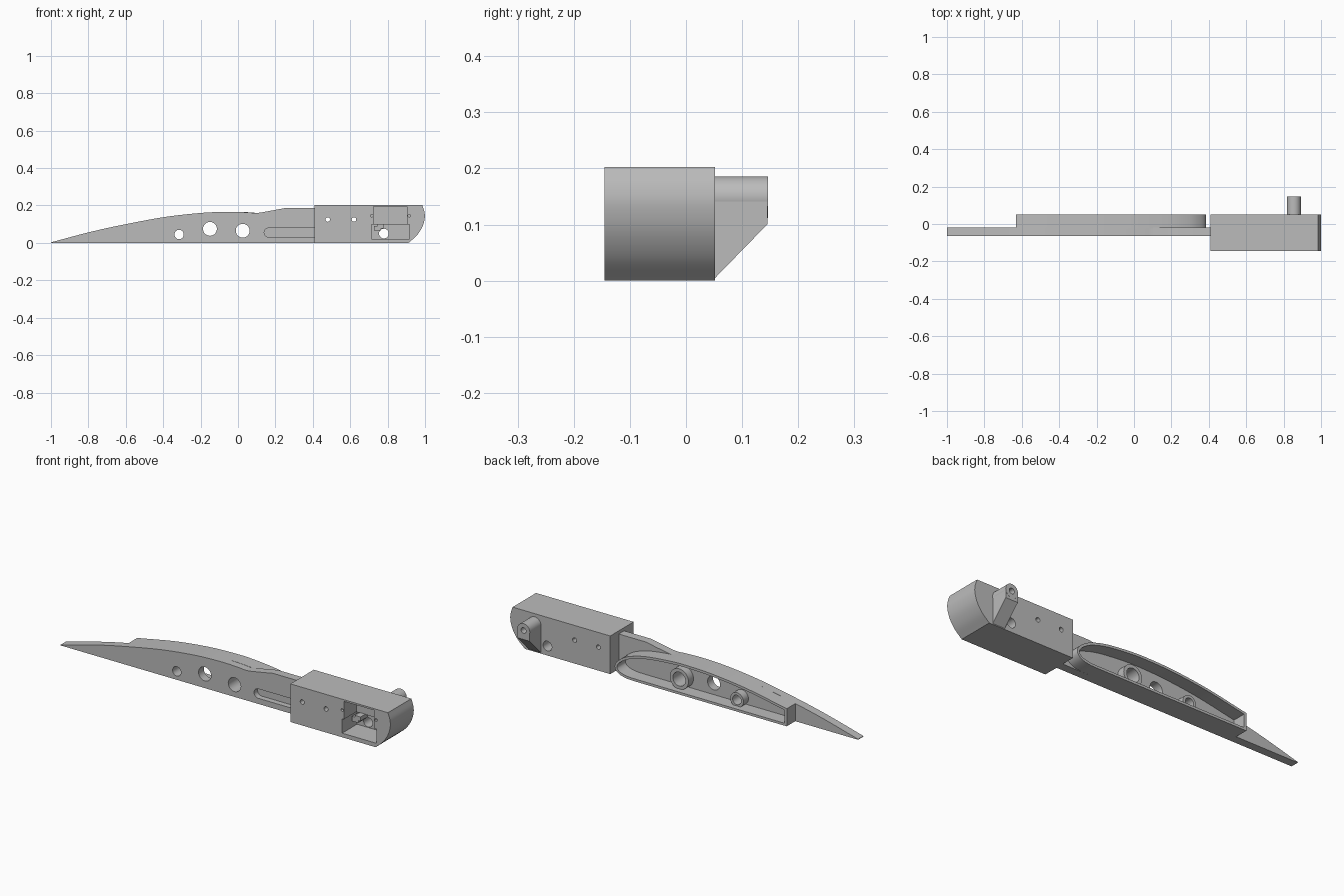
import bpy, bmesh, math
from mathutils import Vector

old = bpy.data.objects.get("Cube")
if old:
    bpy.data.objects.remove(old, do_unlink=True)

grey = bpy.data.materials.new("plain grey")
grey.use_nodes = True
grey.diffuse_color = (0.5, 0.5, 0.5, 1)
grey.node_tree.nodes["Principled BSDF"].inputs["Base Color"].default_value = (0.5, 0.5, 0.5, 1)


def spline(pts, steps=6):
    """Smooth curve through the given (x, z) points."""
    p = [Vector(q) for q in pts]
    p = [2 * p[0] - p[1]] + p + [2 * p[-1] - p[-2]]
    out = []
    for a, b, c, d in zip(p, p[1:], p[2:], p[3:]):
        for i in range(steps):
            t = i / steps
            out.append(0.5 * (2 * b + (c - a) * t + (2 * a - 5 * b + 4 * c - d) * t ** 2
                              + (3 * b - a - 3 * c + d) * t ** 3))
    return out + [p[-2]]


def circle(x, z, r, n=40):
    return [Vector((x + r * math.cos(k * math.tau / n), z + r * math.sin(k * math.tau / n)))
            for k in range(n)]


def rect(x0, x1, z0, z1):
    return [(x0, z0), (x0, z1), (x1, z1), (x1, z0)]


def inset(loop, d):
    """Offset a clockwise outline inwards with mitred corners."""
    out = []
    for i, p in enumerate(loop):
        a = (p - loop[i - 1]).normalized()
        b = (loop[(i + 1) % len(loop)] - p).normalized()
        na, nb = Vector((a.y, -a.x)), Vector((b.y, -b.x))
        out.append(p + (na + nb) * d / (1 + na.dot(nb)))
    return out


def prism(name, loop, y0, y1, inner=None):
    """Extrude an (x, z) outline along y; an inner outline makes it a tube."""
    bm = bmesh.new()

    def ring(pts, y):
        return [bm.verts.new((p[0], y, p[1])) for p in pts]

    def bridge(r, s):
        for i in range(len(r)):
            bm.faces.new((r[i - 1], r[i], s[i], s[i - 1]))

    a, b = ring(loop, y0), ring(loop, y1)
    bridge(a, b)
    if inner:
        c, d = ring(inner, y0), ring(inner, y1)
        bridge(c, d)
        bridge(a, c)
        bridge(b, d)
    else:
        bm.faces.new(a)
        bm.faces.new(b)
    bmesh.ops.recalc_face_normals(bm, faces=bm.faces)
    mesh = bpy.data.meshes.new(name)
    bm.to_mesh(mesh)
    bm.free()
    mesh.materials.append(grey)
    ob = bpy.data.objects.new(name, mesh)
    bpy.context.collection.objects.link(ob)
    return ob


def activate(ob):
    bpy.ops.object.select_all(action='DESELECT')
    ob.select_set(True)
    bpy.context.view_layer.objects.active = ob


def cut(ob, loop, y0, y1):
    cutter = prism("cutter", loop, y0, y1)
    cutter.hide_render = True
    mod = ob.modifiers.new("cut", 'BOOLEAN')
    mod.operation, mod.solver, mod.object = 'DIFFERENCE', 'EXACT', cutter
    activate(ob)
    bpy.ops.object.modifier_apply(modifier=mod.name)
    bpy.data.objects.remove(cutter, do_unlink=True)


PLATE_F, PLATE_B, RIM_B = -0.065, -0.02, 0.052
BOX_F, BOX_B = -0.145, 0.052

# Flat wing-section plate with a raised neck towards the housing
crest = [(-1, 0.003), (-0.8, 0.056), (-0.63, 0.094), (-0.4, 0.137), (-0.2, 0.16), (-0.05, 0.166)]
neck = [(0.05, 0.163), (0.1, 0.16), (0.17, 0.171), (0.25, 0.186)]
plate = prism("wing_plate", [(-1, 0)] + spline(crest + neck) + [(0.42, 0.186), (0.42, 0)],
              PLATE_F, PLATE_B)
holes = [(-0.315, 0.045, 0.025), (-0.15, 0.075, 0.037), (0.025, 0.065, 0.037)]
for x, z, r in holes:
    cut(plate, circle(x, z, r), -0.2, 0.1)

# Blind slot with a rounded end on the front of the plate
slot_end = [(0.165 - 0.025 * math.sin(t * math.pi / 12), 0.055 - 0.025 * math.cos(t * math.pi / 12))
            for t in range(13)]
cut(plate, slot_end + [(0.5, 0.08), (0.5, 0.03)], -0.1, -0.035)

# Thin rim around the wing section, closed at the tail and round at the nose
nose = [(0.05, 0.164), (0.2, 0.149), (0.3, 0.123), (0.355, 0.092), (0.381, 0.062), (0.38, 0.035),
        (0.355, 0.013), (0.31, 0.002), (0.26, 0)]
outline = [Vector((-0.63, 0))] + spline(crest[2:] + nose)
prism("wing_rim", outline, PLATE_B - 0.005, RIM_B, inset(outline, 0.013))

# Bosses behind the outer two holes
for label, (x, z, r), wall in (("small", holes[0], 0.014), ("large", holes[2], 0.018)):
    prism(label + "_boss", circle(x, z, r + wall), PLATE_B - 0.002, 0.022, circle(x, z, r))

# Housing block with a rounded end
end = [(0.985, 0.203), (0.997, 0.165), (0.998, 0.13), (0.985, 0.085), (0.956, 0.04), (0.912, 0)]
housing = prism("housing", [(0.41, 0), (0.41, 0.203)] + spline(end), BOX_F, BOX_B)
cut(housing, rect(0.725, 0.903, 0.09, 0.194), -0.2, -0.04)
cut(housing, rect(0.715, 0.918, 0.022, 0.098), -0.2, -0.02)
for x, z, r, depth in ((0.48, 0.125, 0.012, 0.1), (0.62, 0.125, 0.012, 0.1),
                       (0.78, 0.05, 0.026, 0.1),
                       (0.715, 0.145, 0.007, -0.1), (0.915, 0.145, 0.007, -0.1)):
    cut(housing, circle(x, z, r, 24), -0.2, depth)

# Small stepped bracket inside the pocket
prism("pocket_bracket", [(0.727, 0.065), (0.727, 0.09), (0.745, 0.09), (0.745, 0.1),
                         (0.778, 0.1), (0.778, 0.078), (0.765, 0.078), (0.765, 0.065)], -0.08, -0.015)

# Peg on the back with a blind bore and a sloping gusset below it
peg = prism("peg", circle(0.855, 0.149, 0.037, 48), BOX_B - 0.005, 0.146)
cut(peg, circle(0.855, 0.149, 0.015, 24), 0.07, 0.2)
gusset = prism("peg_gusset", rect(0.819, 0.891, 0.005, 0.149), BOX_B - 0.002, 0.1455)
slope = 0.096 / 0.0935
for v in gusset.data.vertices:
    if v.co.z < 0.1:
        v.co.z = 0.005 + (v.co.y - BOX_B) * slope
cut(gusset, circle(0.855, 0.149, 0.03), 0.0, 0.2)

# Smooth the curved walls and keep the edges crisp
for ob in list(bpy.context.collection.objects):
    if ob.type == 'MESH' and grey.name in ob.data.materials:
        activate(ob)
        bpy.ops.object.shade_smooth_by_angle(angle=math.radians(30))
